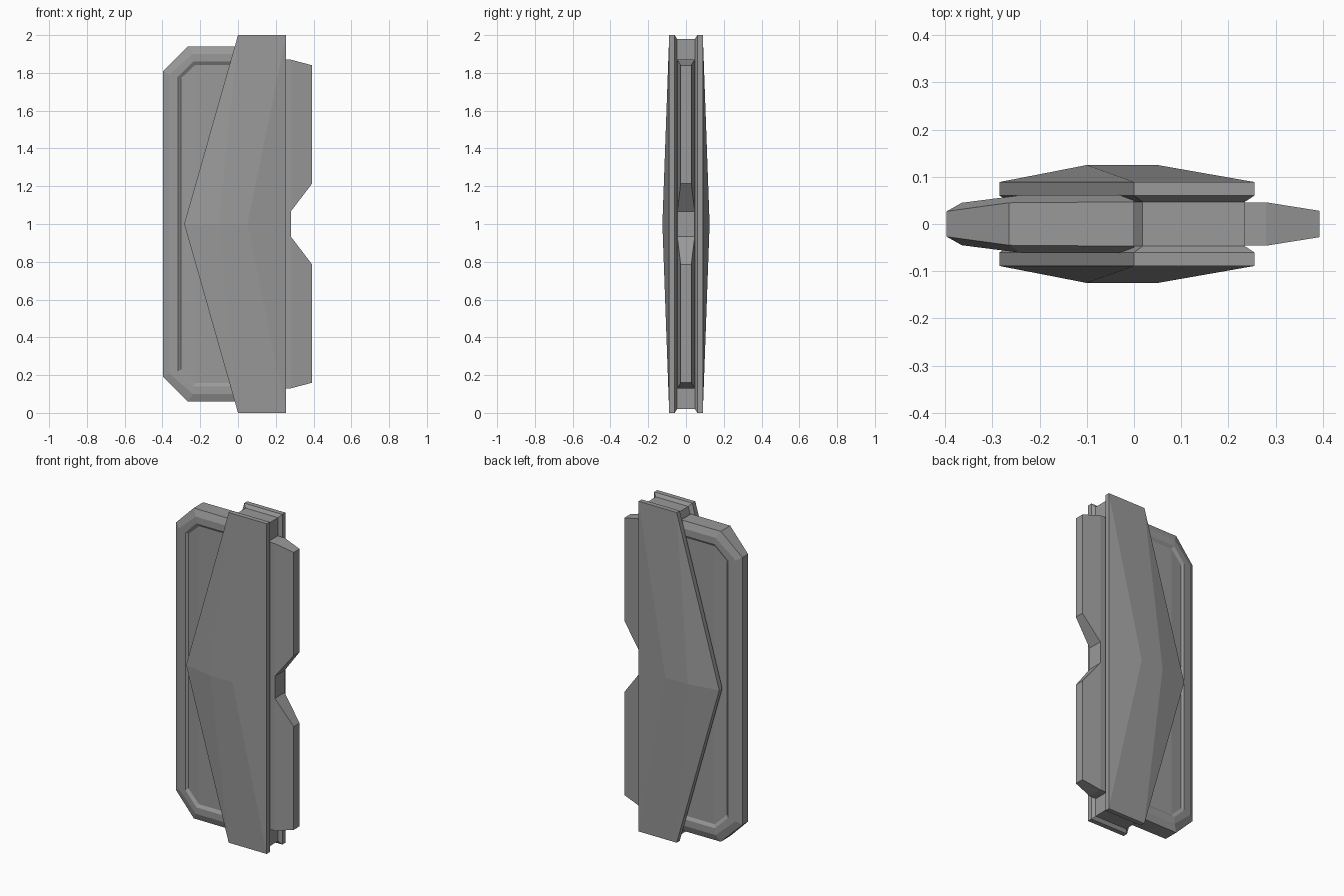
import bpy
import bmesh

cube = bpy.data.objects.get("Cube")
if cube:
    bpy.data.objects.remove(cube, do_unlink=True)

grey = bpy.data.materials.new("mid_grey")
grey.use_nodes = True
colour = (0.32, 0.32, 0.32, 1)
grey.diffuse_color = colour
grey.node_tree.nodes["Principled BSDF"].inputs["Base Color"].default_value = colour


def finish(name, bm):
    bmesh.ops.recalc_face_normals(bm, faces=bm.faces[:])
    mesh = bpy.data.meshes.new(name)
    bm.to_mesh(mesh)
    bm.free()
    mesh.materials.append(grey)
    obj = bpy.data.objects.new(name, mesh)
    bpy.context.collection.objects.link(obj)
    return obj


def ring(bm, points):
    return [bm.verts.new(p) for p in points]


def bridge(bm, a, b):
    for i in range(len(a)):
        j = (i + 1) % len(a)
        bm.faces.new((a[i], a[j], b[j], b[i]))


def mirrored(half):
    """Complete an upper (x, y, z) chain below the middle height z = 1."""
    return half + [(x, y, 2 - z) for x, y, z in reversed(half)]


# Covers: pointed plates with an undercut inner rim and a faceted ridge
outline = [(0, 0), (0.255, 0), (0.255, 2), (0, 2), (-0.285, 1)]
inset = [(0.018, 0.02), (0.235, 0.02), (0.235, 1.98), (0.018, 1.98), (-0.262, 1)]

for name, side in (("front_cover", -1), ("back_cover", 1)):
    bm = bmesh.new()
    inner = ring(bm, [(x, side * 0.047, z) for x, z in inset])
    lip = ring(bm, [(x, side * 0.06, z) for x, z in outline])
    rim = ring(bm, [(x, side * 0.089, z) for x, z in outline])
    peak_l, peak_r = ring(bm, [(-0.1, side * 0.125, 1), (0.05, side * 0.125, 1)])
    bm.faces.new(inner)
    bridge(bm, inner, lip)
    bridge(bm, lip, rim)
    low_l, low_r, top_r, top_l, tip = rim
    for face in ((low_l, low_r, peak_r, peak_l), (low_r, top_r, peak_r),
                 (top_r, top_l, peak_l, peak_r), (top_l, tip, peak_l),
                 (tip, low_l, peak_l)):
        bm.faces.new(face)
    finish(name, bm)

# Core: the slab between the covers
bm = bmesh.new()
a = ring(bm, [(x, -0.047, z) for x, z in inset])
b = ring(bm, [(x, 0.047, z) for x, z in inset])
bridge(bm, a, b)
bm.faces.new(a)
bm.faces.new(b)
finish("core", bm)

# Side panel: bevelled, clipped corners, with a shallow recess on each face
levels = [
    [(0.0, 0.047, 1.94), (-0.265, 0.045, 1.94), (-0.397, 0.027, 1.81)],
    [(0.0, 0.061, 1.90), (-0.24, 0.061, 1.90), (-0.365, 0.045, 1.79)],
    [(0.0, 0.061, 1.86), (-0.237, 0.061, 1.86), (-0.317, 0.051, 1.78)],
    [(0.0, 0.05, 1.842), (-0.227, 0.05, 1.842), (-0.303, 0.042, 1.77)],
]
bm = bmesh.new()
edges = []
for side in (-1, 1):
    rings = [ring(bm, [(x, side * y, z) for x, y, z in mirrored(level)])
             for level in levels]
    for a, b in zip(rings, rings[1:]):
        bridge(bm, a, b)
    c = rings[-1]
    bm.faces.new((c[0], c[1], c[4], c[5]))
    bm.faces.new((c[1], c[2], c[3], c[4]))
    edges.append(rings[0])
bridge(bm, *edges)
finish("side_panel", bm)

# Grip: tapering edge blocks joined by a notch
grip = mirrored([(0.2, 0.046, 1.87), (0.28, 0.046, 1.87), (0.393, 0.028, 1.84),
                 (0.393, 0.028, 1.215), (0.28, 0.046, 1.067)])
bm = bmesh.new()
edges = []
for side in (-1, 1):
    r = ring(bm, [(x, side * y, z) for x, y, z in grip])
    bm.faces.new((r[0], r[1], r[4], r[5], r[8], r[9]))
    bm.faces.new(r[1:5])
    bm.faces.new(r[5:9])
    edges.append(r)
bridge(bm, *edges)
finish("grip", bm)
